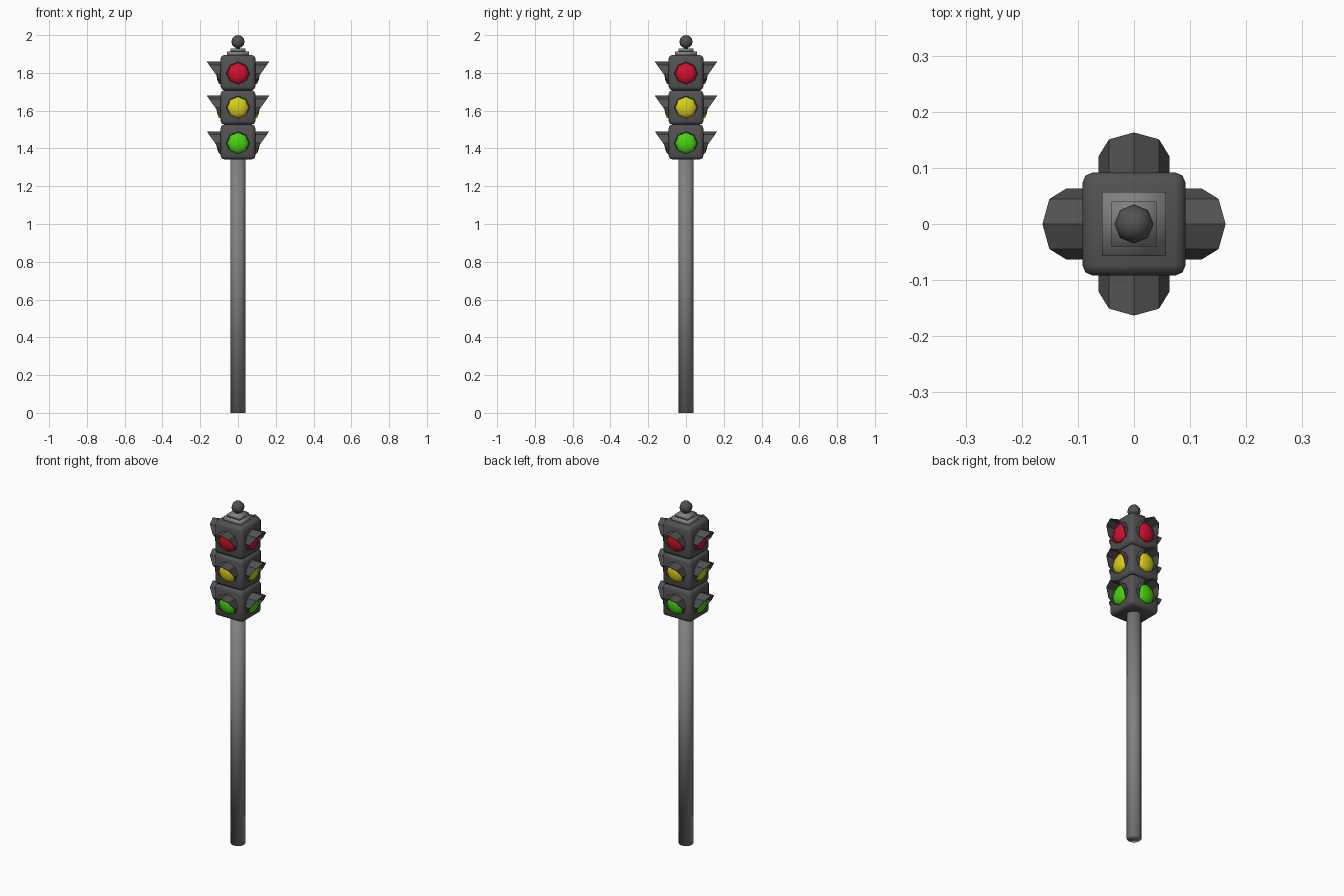
import bpy, bmesh, math
from mathutils import Matrix, Vector

if "Cube" in bpy.data.objects:
    bpy.data.objects.remove(bpy.data.objects["Cube"])


def material(name, rgb):
    m = bpy.data.materials.new(name)
    m.diffuse_color = (*rgb, 1)
    m.use_nodes = True
    m.node_tree.nodes["Principled BSDF"].inputs["Base Color"].default_value = m.diffuse_color
    return m


DARK = material("dark_grey", (0.085, 0.085, 0.085))
GREY = material("pole_grey", (0.22, 0.22, 0.22))
RED = material("red", (0.65, 0.005, 0.03))
YELLOW = material("yellow", (0.70, 0.62, 0.01))
GREEN = material("green", (0.07, 0.64, 0.006))


def finish(name, bm, mat, smooth=True):
    bmesh.ops.recalc_face_normals(bm, faces=bm.faces)
    mesh = bpy.data.meshes.new(name)
    for f in bm.faces:
        f.smooth = smooth
    bm.to_mesh(mesh)
    bm.free()
    mesh.materials.append(mat)
    ob = bpy.data.objects.new(name, mesh)
    bpy.context.collection.objects.link(ob)
    return ob


def box(name, half, z0, z1, mat, bevel=0.0):
    bm = bmesh.new()
    bmesh.ops.create_cube(bm, size=1, matrix=Matrix.Translation((0, 0, (z0 + z1) / 2))
                          @ Matrix.Diagonal((2 * half, 2 * half, z1 - z0, 1)))
    if bevel:
        bmesh.ops.bevel(bm, geom=bm.edges[:], offset=bevel, segments=2,
                        profile=0.5, affect='EDGES')
    return finish(name, bm, mat)


def cylinder(name, r, z0, z1, sides, mat):
    bm = bmesh.new()
    bmesh.ops.create_cone(bm, cap_ends=True, segments=sides, radius1=r, radius2=r,
                          depth=z1 - z0, matrix=Matrix.Translation((0, 0, (z0 + z1) / 2)))
    return finish(name, bm, mat)


def ring_point(a, r, y, z):
    return Vector((r * math.cos(a), -y, z + r * math.sin(a)))


def lens(name, z, turn, mat):
    # shallow eight-sided dome
    bm = bmesh.new()
    rings = [[bm.verts.new(turn @ ring_point(k * math.pi / 4, r, y, z)) for k in range(8)]
             for r, y in ((0.059, 0.089), (0.052, 0.102), (0.031, 0.111))]
    tip = bm.verts.new(turn @ Vector((0, -0.115, z)))
    for k in range(8):
        n = (k + 1) % 8
        for a, b in zip(rings, rings[1:]):
            bm.faces.new((a[k], a[n], b[n], b[k]))
        bm.faces.new((rings[-1][k], rings[-1][n], tip))
    bm.faces.new(rings[0][::-1])
    finish(name, bm, mat)


def visor(name, z, turn):
    # thin hood, cut on a slant, open at the bottom
    bm = bmesh.new()
    R, r = 0.063, 0.0595
    rows = []
    for k in range(-1, 6):
        a = k * math.pi / 4
        out = 0.121 + 0.67 * R * math.sin(a)
        rows.append([bm.verts.new(turn @ ring_point(a, q, y, z))
                     for q, y in ((R, 0.088), (R, out), (r, out), (r, 0.088))])
    for a, b in zip(rows, rows[1:]):
        for i in range(4):
            j = (i + 1) % 4
            bm.faces.new((a[i], a[j], b[j], b[i]))
    bm.faces.new(rows[0])
    bm.faces.new(rows[-1][::-1])
    finish(name, bm, DARK, smooth=False)


# pole
cylinder("pole", 0.039, 0, 1.35, 12, GREY)

# three signal housings, each with a lens and hood on all four sides
levels = (("red", RED, 1.708, 1.895, 1.797),
          ("yellow", YELLOW, 1.526, 1.708, 1.617),
          ("green", GREEN, 1.342, 1.526, 1.428))
sides = ("front", "right", "back", "left")
for colour, mat, z0, z1, zc in levels:
    box(colour + "_housing", 0.092, z0, z1, DARK, 0.019)
    for i, side in enumerate(sides):
        turn = Matrix.Rotation(i * math.pi / 2, 4, 'Z')
        lens(f"{colour}_lens_{side}", zc, turn, mat)
        visor(f"{colour}_visor_{side}", zc, turn)

# stepped cap and ball finial
box("cap_lower", 0.057, 1.89, 1.912, GREY)
box("cap_upper", 0.04, 1.912, 1.93, GREY)
cylinder("finial_stem", 0.01, 1.928, 1.945, 8, DARK)
bm = bmesh.new()
bmesh.ops.create_uvsphere(bm, u_segments=8, v_segments=6, radius=0.035,
                          matrix=Matrix.Translation((0, 0, 1.965)))
finish("finial_ball", bm, DARK)
